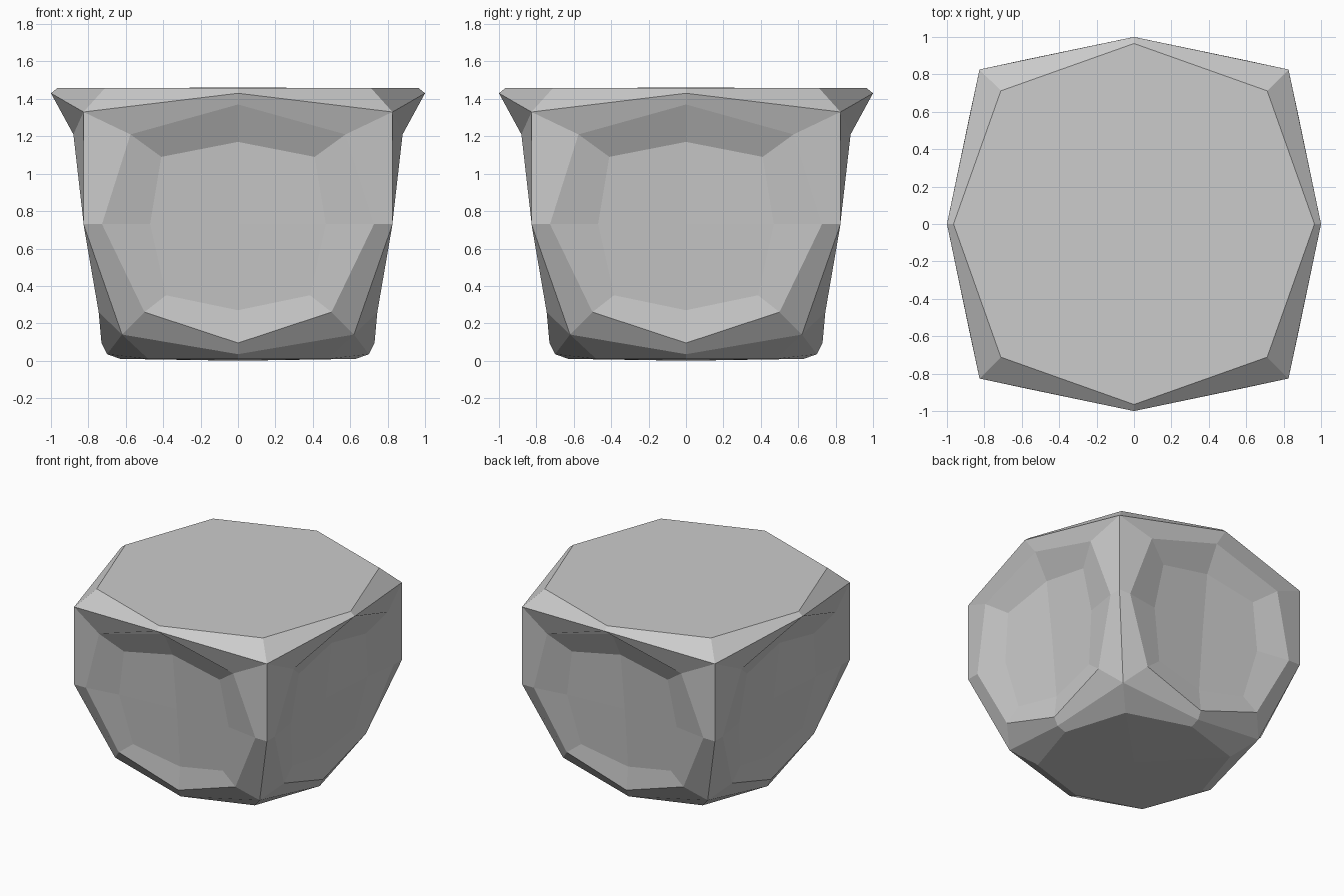
import bpy, bmesh
from mathutils import Vector, Matrix
from math import pi

if "Cube" in bpy.data.objects:
    bpy.data.objects.remove(bpy.data.objects["Cube"])

bm = bmesh.new()


def face(pts):
    bm.faces.new([bm.verts.new(p) for p in pts])


# Right half of one side panel: rings from top middle round to bottom middle
rim = [(0, -1, 1.43), (.826, -.826, 1.33), (.826, -.826, .73), (.62, -.62, .14), (0, -.70, .035)]
lip = [(0, -.905, 1.37), (.575, -.88, 1.21), (.727, -.825, .73), (.5, -.745, .26), (0, -.73, .095)]
recess = [(0, -.80, 1.17), (.41, -.81, 1.09), (.47, -.785, .73), (.385, -.735, .35), (0, -.71, .27)]
centre = (0, -.75, .73)

half = []
for outer, inner in ((rim, lip), (lip, recess)):
    for i in range(4):
        half.append([outer[i], inner[i], inner[i + 1], outer[i + 1]])
half.append([recess[0], centre, recess[2], recess[1]])
half.append([recess[2], centre, recess[4], recess[3]])

# Bevels joining the sides to the top and bottom
top = [(0, -.965, 1.458), (.712, -.712, 1.457)]
base = [(0, -.63, .01), (.48, -.48, .01)]
half.append([top[0], rim[0], rim[1], top[1]])
half.append([rim[4], base[0], base[1], rim[3]])

# Top and base quarters, slightly domed
half.append([top[0], top[1], (0, 0, 1.46)])
half.append([base[1], base[0], (0, 0, 0)])

# Mirror each half and repeat around the four sides
for k in range(4):
    turn = Matrix.Rotation(k * pi / 2, 3, 'Z')
    for quad in half:
        for s in (1, -1):
            face([turn @ Vector((s * x, y, z)) for x, y, z in quad])

bmesh.ops.remove_doubles(bm, verts=bm.verts[:], dist=.003)
bmesh.ops.recalc_face_normals(bm, faces=bm.faces[:])
mesh = bpy.data.meshes.new("faceted_block")
bm.to_mesh(mesh)
bm.free()
bpy.context.collection.objects.link(bpy.data.objects.new("faceted_block", mesh))
